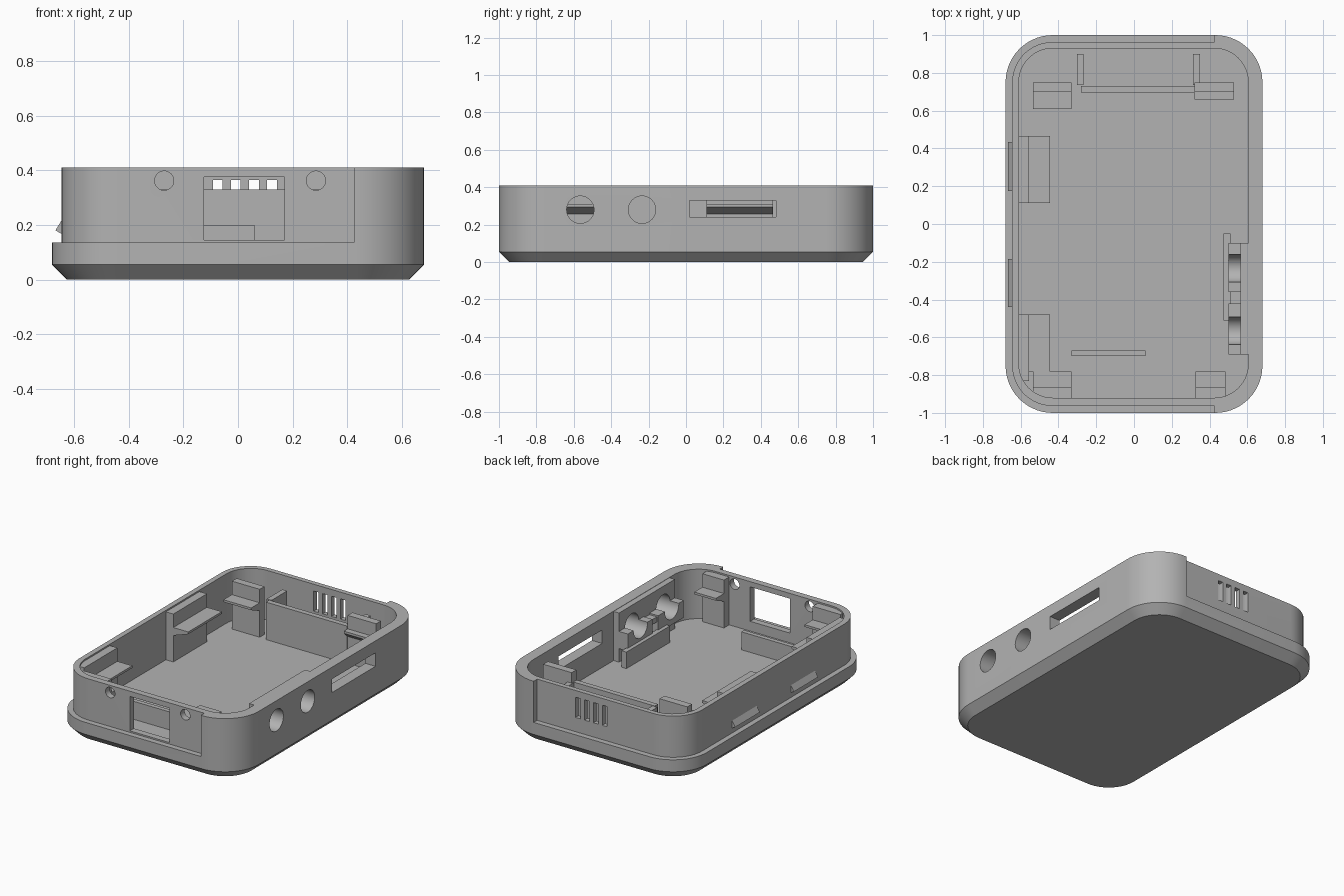
import bpy, bmesh, math
from mathutils import Matrix, Vector

if "Cube" in bpy.data.objects:
    bpy.data.objects.remove(bpy.data.objects["Cube"])

grey = bpy.data.materials.new("case_grey")
grey.diffuse_color = (0.45, 0.45, 0.45, 1)
grey.use_nodes = True
grey.node_tree.nodes["Principled BSDF"].inputs["Base Color"].default_value = grey.diffuse_color
FLOOR, RIM = 0.08, 0.41


def finish(name, bm):
    bmesh.ops.recalc_face_normals(bm, faces=bm.faces)
    me = bpy.data.meshes.new(name)
    bm.to_mesh(me)
    bm.free()
    me.materials.append(grey)
    ob = bpy.data.objects.new(name, me)
    bpy.context.collection.objects.link(ob)
    return ob


def box(name, x0, x1, y0, y1, z0, z1):
    bm = bmesh.new()
    m = Matrix.Translation(((x0 + x1) / 2, (y0 + y1) / 2, (z0 + z1) / 2)) @ \
        Matrix.Diagonal((x1 - x0, y1 - y0, z1 - z0, 1))
    bmesh.ops.create_cube(bm, size=1, matrix=m)
    return finish(name, bm)


def rounded_stack(name, x0, x1, y0, y1, r, levels, n=14):
    """Rounded rectangle lofted through (z, inset) levels."""
    bm = bmesh.new()
    rings = []
    for z, d in levels:
        ring = []
        corners = ((x1 - r, y1 - r), (x0 + r, y1 - r), (x0 + r, y0 + r), (x1 - r, y0 + r))
        for q, (cx, cy) in enumerate(corners):
            for i in range(n + 1):
                a = (q + i / n) * math.pi / 2
                ring.append(bm.verts.new((cx + (r - d) * math.cos(a), cy + (r - d) * math.sin(a), z)))
        rings.append(ring)
    for lo, hi in zip(rings, rings[1:]):
        for i in range(len(lo)):
            j = (i + 1) % len(lo)
            bm.faces.new((lo[i], lo[j], hi[j], hi[i]))
    bm.faces.new(rings[0])
    bm.faces.new(rings[-1])
    return finish(name, bm)


def cylinder(name, centre, axis, r, depth):
    bm = bmesh.new()
    rot = Vector((0, 0, 1)).rotation_difference(Vector(axis)).to_matrix().to_4x4()
    bmesh.ops.create_cone(bm, cap_ends=True, segments=40, radius1=r, radius2=r, depth=depth,
                          matrix=Matrix.Translation(centre) @ rot)
    return finish(name, bm)


def prism(name, pts, along):
    """Extrude a closed 3D polygon by a vector."""
    bm = bmesh.new()
    f = bm.faces.new([bm.verts.new(p) for p in pts])
    ext = bmesh.ops.extrude_face_region(bm, geom=[f])["geom"]
    bmesh.ops.translate(bm, vec=along, verts=[v for v in ext if isinstance(v, bmesh.types.BMVert)])
    return finish(name, bm)


def cut(ob, cutter, keep=False):
    cutter.hide_render = True
    mod = ob.modifiers.new("cut", 'BOOLEAN')
    mod.operation, mod.solver, mod.object = 'DIFFERENCE', 'EXACT', cutter
    bpy.context.view_layer.objects.active = ob
    bpy.ops.object.modifier_apply(modifier=mod.name)
    if not keep:
        bpy.data.objects.remove(cutter)


def shelf_profile(a, b):
    """Clip ledge outline from wall coordinate a to tip b: flat top, sloped underside."""
    return ((a, 0.31), (b, 0.31), (b, 0.295), (a, 0.255))


# Case shell with chamfered base and open cavity
shell = rounded_stack("case_shell", -0.68, 0.68, -1, 1, 0.25, ((0, 0.055), (0.055, 0), (RIM, 0)))
cut(shell, rounded_stack("cavity", -0.61, 0.605, -0.92, 0.93, 0.18, ((FLOOR, 0), (0.6, 0))))

# Stepped outer wall on the left part
step = box("step", -0.9, 0.425, -1.2, 1.2, 0.135, 0.6)
cut(step, rounded_stack("step_core", -0.645, 0.8, -0.963, 0.963, 0.213, ((0, 0), (0.7, 0))))
cut(shell, step)

# Front window and screw holes
cut(shell, box("window", -0.125, 0.17, -1.1, -0.85, 0.145, 0.375))
for x in (-0.27, 0.285):
    cut(shell, cylinder("screw_hole", (x, -0.95, 0.362), (0, 1, 0), 0.035, 0.2))

# Rear vent slots and right card slot
for i in range(4):
    x = -0.092 + i * 0.066
    cut(shell, box("vent", x, x + 0.036, 0.85, 1.1, 0.23, 0.365))
cut(shell, box("card_slot", 0.55, 0.8, 0.02, 0.48, 0.24, 0.33))

# Thick wall pad behind the sockets, with cradles
pad = box("socket_pad", 0.565, 0.61, -0.69, -0.10, FLOOR - 0.01, RIM - 0.002)
cradles = [box("socket_cradle", 0.50, 0.575, y0, y1, 0.17, 0.285)
           for y0, y1 in ((-0.36, -0.10), (-0.69, -0.42))]
box("cradle_bridge", 0.51, 0.57, -0.425, -0.355, 0.24, 0.275)
for y, cradle in zip((-0.235, -0.565), cradles):
    hole = cylinder("socket_hole", (0.6, y, 0.28), (1, 0, 0), 0.073, 0.4)
    for part in (shell, pad):
        cut(part, hole, keep=True)
    cut(cradle, hole)

# Low upright plates on the floor
box("socket_plate", 0.475, 0.51, -0.51, -0.05, FLOOR - 0.01, 0.19)
box("front_plate", -0.33, 0.06, -0.70, -0.67, FLOOR - 0.01, 0.20)
box("rear_divider", -0.28, 0.32, 0.695, 0.73, FLOOR - 0.01, 0.33)
for x in (-0.303, 0.313):
    box("rear_rib", x, x + 0.036, 0.735, 0.90, FLOOR - 0.01, 0.33)

# Left clip columns with ledges
for y0, y1, yc in ((0.11, 0.465, 0.11), (-0.78, -0.48, -0.83)):
    box("side_column", -0.62, -0.555, yc, y1, FLOOR - 0.01, RIM - 0.01)
    prism("side_ledge", [(x, y0, z) for x, z in shelf_profile(-0.56, -0.445)], (0, y1 - y0, 0))

# Front and rear clip posts: x range, column y range, ledge tip
for x0, x1, y0, y1, tip in ((-0.535, -0.33, 0.70, 0.75, 0.61), (0.32, 0.53, 0.70, 0.75, 0.66),
                            (-0.535, -0.33, -0.93, -0.865, -0.78), (0.325, 0.485, -0.93, -0.865, -0.78)):
    box("clip_post", x0, x1, y0, y1, FLOOR - 0.01, RIM - 0.01)
    wall = y0 + 0.005 if tip < y0 else y1 - 0.005
    prism("clip_ledge", [(x0, y, z) for y, z in shelf_profile(wall, tip)], (x1 - x0, 0, 0))

# Outer snap wedges on the left wall
for y0, y1 in ((-0.44, -0.185), (0.175, 0.435)):
    prism("snap_wedge", [(-0.64, y0, 0.225), (-0.668, y0, 0.18), (-0.64, y0, 0.165)], (0, y1 - y0, 0))

# Smooth curved walls, crisp edges
bpy.ops.object.select_all(action='DESELECT')
for ob in bpy.context.scene.objects:
    ob.select_set(True)
bpy.context.view_layer.objects.active = shell
bpy.ops.object.shade_smooth_by_angle(angle=math.radians(25))
